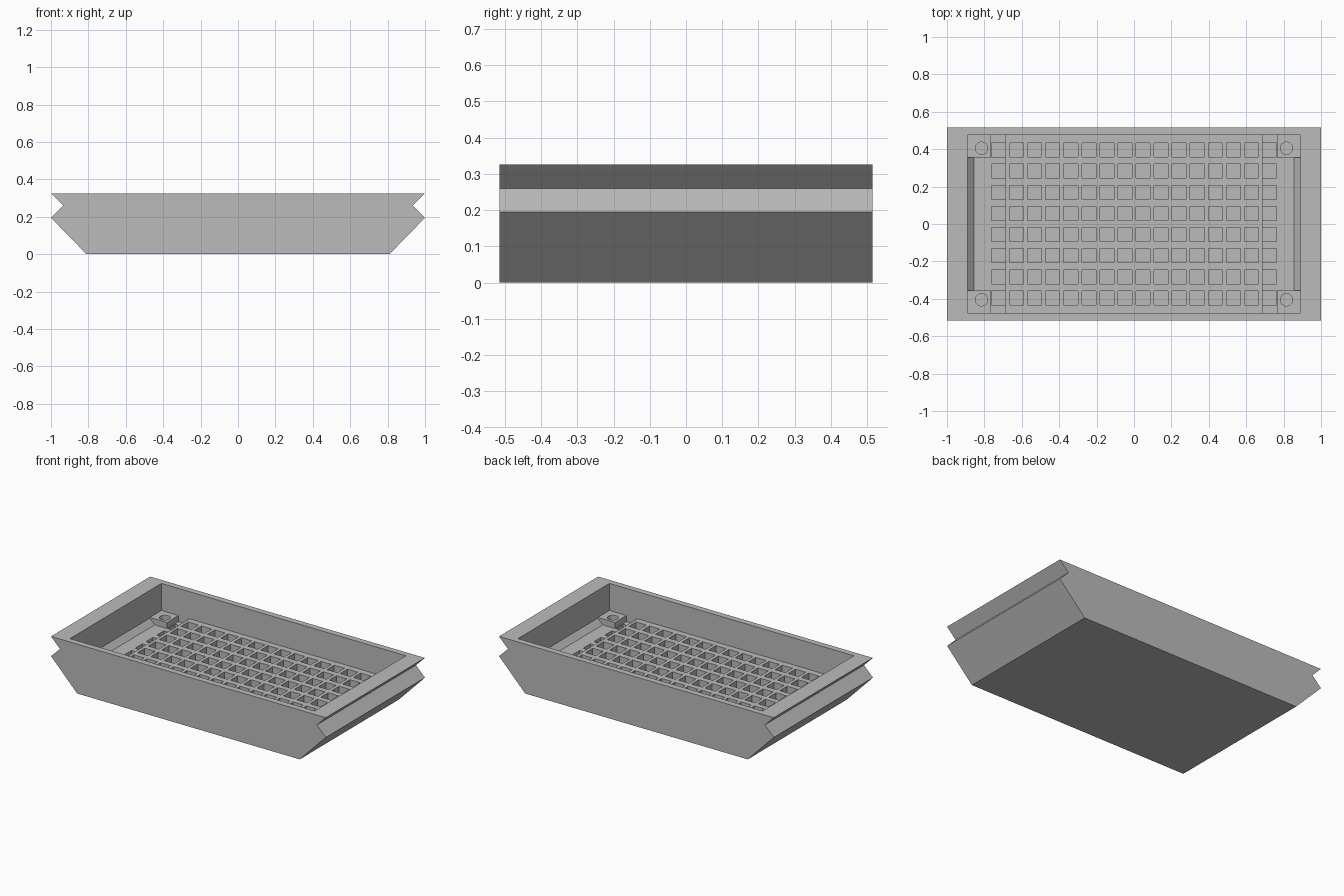
import bpy, bmesh
from mathutils import Matrix, Vector

if "Cube" in bpy.data.objects:
    bpy.data.objects.remove(bpy.data.objects["Cube"], do_unlink=True)

grey = bpy.data.materials.new("plain grey")
grey.use_nodes = True
colour = (0.5, 0.5, 0.5, 1)
grey.diffuse_color = colour
grey.node_tree.nodes["Principled BSDF"].inputs["Base Color"].default_value = colour


def add_object(name, bm):
    bmesh.ops.recalc_face_normals(bm, faces=bm.faces)
    mesh = bpy.data.meshes.new(name)
    bm.to_mesh(mesh)
    bm.free()
    mesh.materials.append(grey)
    obj = bpy.data.objects.new(name, mesh)
    bpy.context.collection.objects.link(obj)
    return obj


def prism(name, half_profile, half_depth):
    """Mirror an (x, z) half profile and extrude it along y."""
    outline = half_profile + [(-x, z) for x, z in reversed(half_profile)]
    bm = bmesh.new()
    face = bm.faces.new([bm.verts.new((x, -half_depth, z)) for x, z in outline])
    moved = bmesh.ops.extrude_face_region(bm, geom=[face])["geom"]
    verts = [v for v in moved if isinstance(v, bmesh.types.BMVert)]
    bmesh.ops.translate(bm, vec=(0, 2 * half_depth, 0), verts=verts)
    return add_object(name, bm)


def box(bm, low, high):
    low, high = Vector(low), Vector(high)
    matrix = Matrix.Translation((low + high) / 2) @ Matrix.Diagonal((*(high - low), 1))
    bmesh.ops.create_cube(bm, size=1, matrix=matrix)


def combine(target, tool, operation):
    """Apply a boolean, then discard the helper."""
    mod = target.modifiers.new(operation, "BOOLEAN")
    mod.operation, mod.solver, mod.object = operation, "EXACT", tool
    bpy.context.view_layer.objects.active = target
    bpy.ops.object.modifier_apply(modifier=mod.name)
    bpy.data.objects.remove(tool, do_unlink=True)


FLOOR, RAISED, HOLE_BOTTOM = 0.107, 0.147, 0.045
corners = [(sx, sy) for sx in (-1, 1) for sy in (-1, 1)]

# Tray with notched, sloping ends
tray = prism("tray", [(0.81, 0), (1, 0.195), (0.935, 0.26), (1, 0.325)], 0.515)

# Open interior with chamfered floor edges
cavity = prism("cavity_cutter", [(0.855, FLOOR), (0.89, 0.142), (0.89, 0.5)], 0.475)
combine(tray, cavity, "DIFFERENCE")

# Raised grate and corner bosses, set slightly into the walls
bm = bmesh.new()
box(bm, (-0.686, -0.485, 0.09), (0.686, 0.485, RAISED))
for sx, sy in corners:
    xs = sorted((sx * 0.765, sx * 0.9))
    ys = sorted((sy * 0.355, sy * 0.485))
    box(bm, (xs[0], ys[0], 0.095), (xs[1], ys[1], RAISED))
combine(tray, add_object("raised_parts", bm), "UNION")

# Square grate pockets and round screw holes
bm = bmesh.new()
half = 0.0375
for i in range(16):
    for j in range(8):
        x, y = (i - 7.5) * 0.0966, (j - 3.5) * 0.113
        box(bm, (x - half, y - half, HOLE_BOTTOM), (x + half, y + half, 0.2))
for sx, sy in corners:
    bmesh.ops.create_cone(bm, cap_ends=True, segments=32, radius1=0.033, radius2=0.033,
                          depth=0.12, matrix=Matrix.Translation((sx * 0.815, sy * 0.405, 0.14)))
combine(tray, add_object("hole_cutter", bm), "DIFFERENCE")
